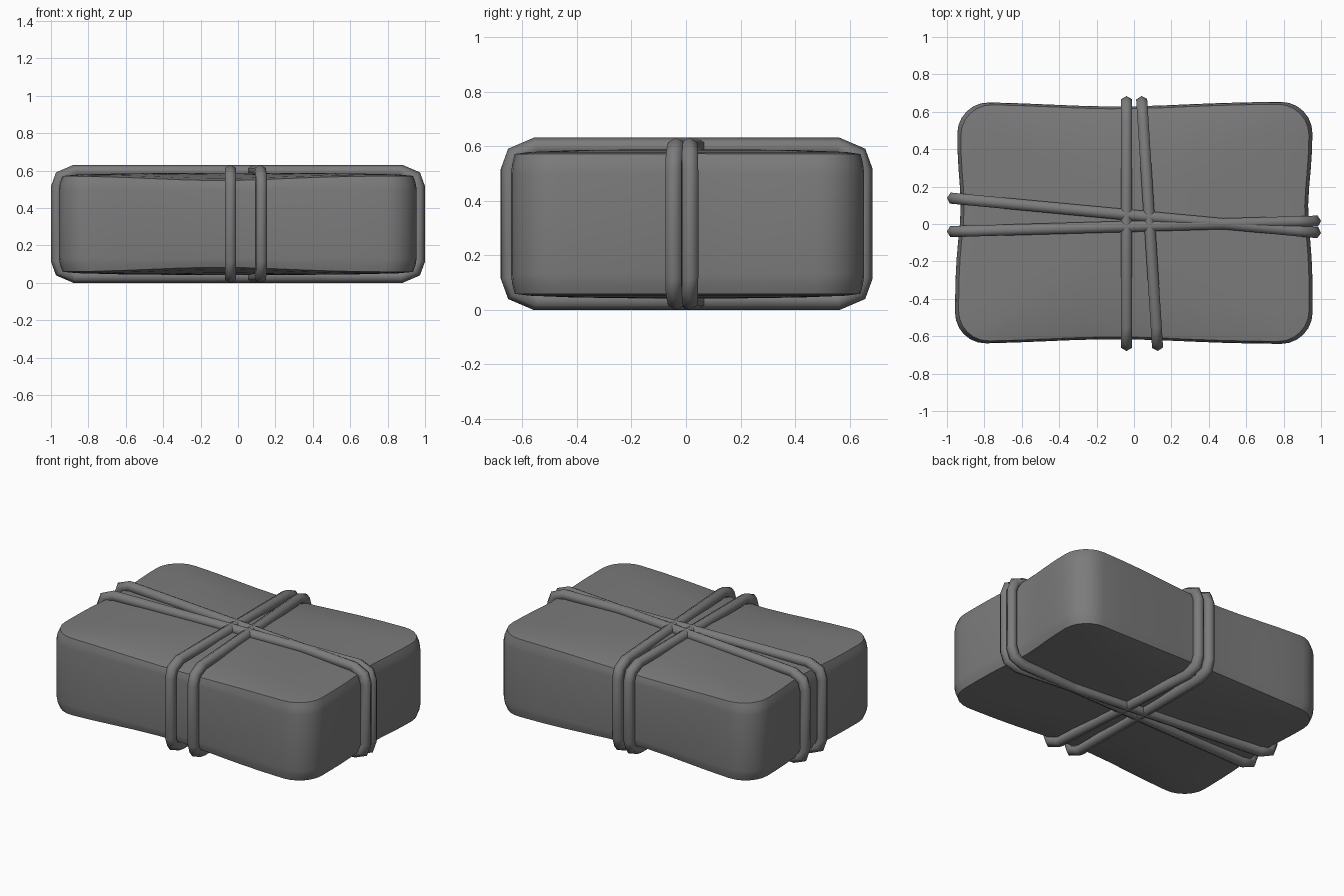
import bpy, bmesh
from math import cos, sin, pi, exp
from mathutils import Vector

if "Cube" in bpy.data.objects:
    bpy.data.objects.remove(bpy.data.objects["Cube"], do_unlink=True)

grey = bpy.data.materials.new("dark grey")
grey.use_nodes = True
grey.diffuse_color = (0.2, 0.2, 0.2, 1)
grey.node_tree.nodes["Principled BSDF"].inputs["Base Color"].default_value = (0.2, 0.2, 0.2, 1)

MID = 0.315  # mid height of the parcel


def finish(name, bm):
    bmesh.ops.recalc_face_normals(bm, faces=bm.faces)
    mesh = bpy.data.meshes.new(name)
    bm.to_mesh(mesh)
    bm.free()
    mesh.materials.append(grey)
    mesh.shade_smooth()
    obj = bpy.data.objects.new(name, mesh)
    bpy.context.collection.objects.link(obj)
    return obj


def bridge(bm, a, b):
    n = len(a)
    return [bm.faces.new((a[i], a[(i + 1) % n], b[(i + 1) % n], b[i])) for i in range(n)]


def outline():
    """Rounded rectangle with extra points along each straight side."""
    hx, hy, r, steps, side = 0.955, 0.648, 0.17, 6, 10
    pts = []
    for k, (sx, sy) in enumerate(((1, 1), (-1, 1), (-1, -1), (1, -1))):
        for i in range(steps + 1):
            a = (k + i / steps) * pi / 2
            pts.append(Vector((sx * (hx - r) + r * cos(a), sy * (hy - r) + r * sin(a))))
    full = []
    for i, p in enumerate(pts):
        full.append(p)
        q = pts[(i + 1) % len(pts)]
        if (q - p).length > 0.3:
            full += [p.lerp(q, j / side) for j in range(1, side)]
    return full


# Soft body: stacked rings, pinched where the cords pull it in
def make_body():
    bm = bmesh.new()
    shape = outline()

    def ring(scale, z, sag):
        verts = []
        for p in shape:
            x, y = p.x * scale, p.y * scale
            px = exp(-((p.x + 0.1) / 0.5) ** 2)
            py = exp(-((p.y - 0.08) / 0.22) ** 2)
            x *= 1 - 0.025 * py
            if p.x < 0:
                x += 0.012 * (p.y + 0.3) * scale
            y = y * (1 - 0.04 * px) + 0.006
            drop = sag * px * abs(p.y) / 0.648
            verts.append(bm.verts.new((x, y, z - drop if z > MID else z + drop)))
        return verts

    upper = [(1, 0.5, 0), (0.994, 0.535, 0.012), (0.98, 0.572, 0.025),
             (0.9, 0.579, 0.02), (0.65, 0.585, 0.008), (0.3, 0.588, 0)]
    levels = [(s, 2 * MID - z, d) for s, z, d in reversed(upper)] + upper
    rings = [ring(*lv) for lv in levels]
    for a, b in zip(rings, rings[1:]):
        bridge(bm, a, b)
    bm.faces.new(rings[0])
    bm.faces.new(rings[-1])
    obj = finish("parcel_body", bm)
    bpy.context.view_layer.objects.active = obj
    obj.select_set(True)
    bpy.ops.object.shade_smooth_by_angle(angle=pi / 6)
    obj.select_set(False)


# Cord loop: six sided tube around a chamfered rectangle, between two plan points
def make_cord(name, start, end, radius=0.034):
    start, end = Vector(start), Vector(end)
    along = (end - start).normalized()
    across = Vector((-along.y, along.x, 0))
    centre, half = (start + end) / 2, (end - start).length / 2
    up = Vector((0, 0, 1))
    corner = [(half, 0.195), (half - 0.02, 0.25), (half - 0.095, 0.282)]
    path = corner + [(-u, v) for u, v in reversed(corner)]
    path += [(-u, -v) for u, v in path]
    path = [Vector(p) for p in path]
    bm = bmesh.new()
    rings = []
    for i, p in enumerate(path):
        d1 = (p - path[i - 1]).normalized()
        d2 = (path[(i + 1) % len(path)] - p).normalized()
        n1, n2 = Vector((d1.y, -d1.x)), Vector((d2.y, -d2.x))
        m = (n1 + n2) / (1 + n1.dot(n2))
        out = along * m.x + up * m.y
        pos = centre + along * p.x + up * (p.y + MID)
        rings.append([bm.verts.new(pos + radius * (out * cos(k * pi / 3) + across * sin(k * pi / 3)))
                      for k in range(6)])
    for a, b in zip(rings, rings[1:] + rings[:1]):
        bridge(bm, a, b)
    finish(name, bm)


make_body()
make_cord("long_cord_straight", (-0.966, -0.04, 0), (0.966, 0.015, 0))
make_cord("long_cord_slanted", (-0.966, 0.137, 0), (0.966, -0.045, 0))
make_cord("short_cord_straight", (-0.04, -0.645, 0), (-0.04, 0.65, 0))
make_cord("short_cord_slanted", (0.125, -0.645, 0), (0.042, 0.65, 0))
